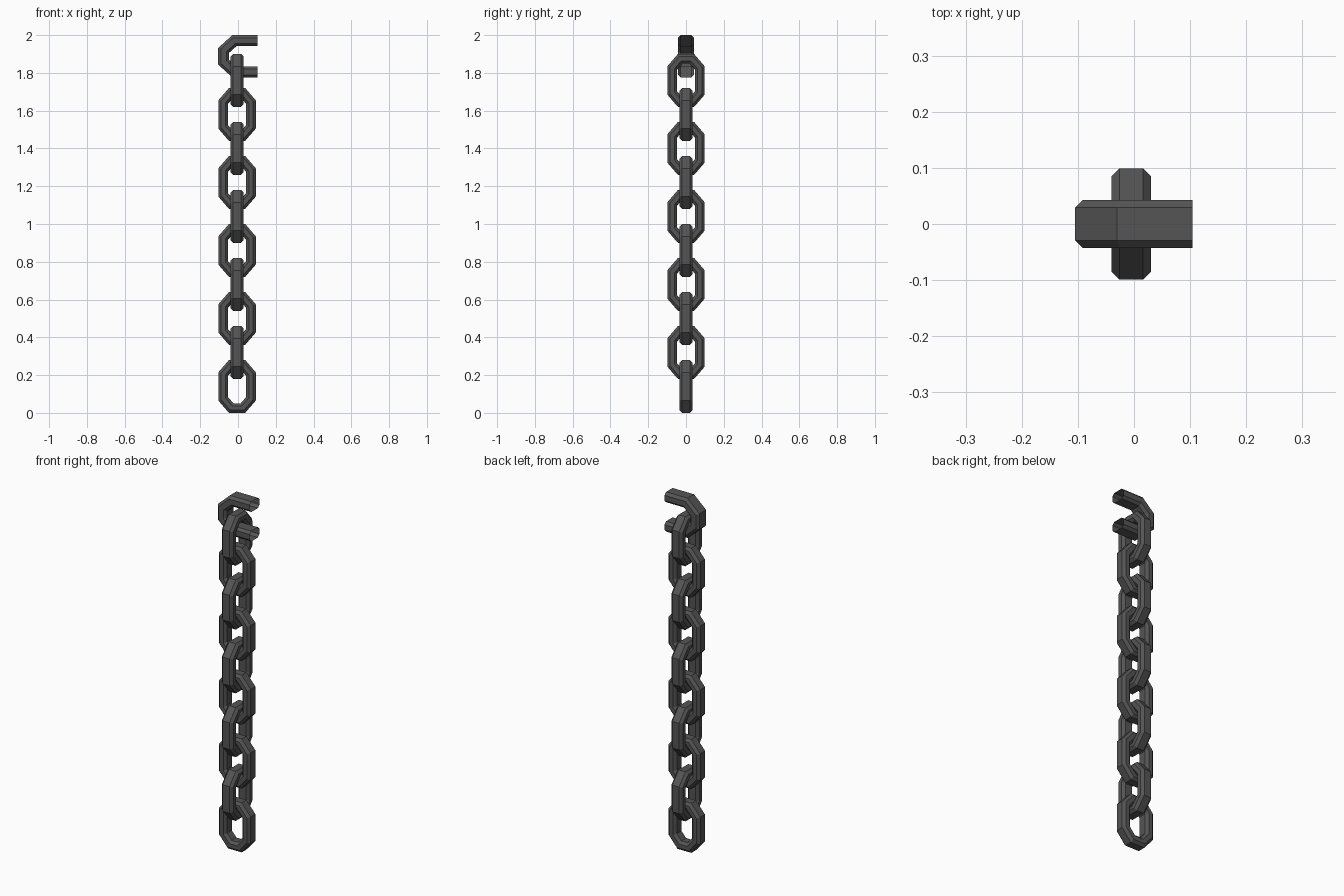
import bpy, bmesh
from mathutils import Vector

if "Cube" in bpy.data.objects:
    bpy.data.objects.remove(bpy.data.objects["Cube"])

iron = bpy.data.materials.new("dark iron")
iron.diffuse_color = (0.09, 0.09, 0.09, 1)
iron.use_nodes = True
iron.node_tree.nodes["Principled BSDF"].inputs["Base Color"].default_value = iron.diffuse_color


def sweep(name, outline, thick, half, cham, closed, across_y=False, cx=-0.005):
    """Sweep a chamfered bar along an outer outline (counter-clockwise, u/z plane), mitred inwards."""
    n = len(outline)
    pts = [Vector(p) for p in outline]
    # (inward depth, sideways offset) of the eight-sided bar
    section = [(0, -half + cham), (0, half - cham), (cham, half), (thick - cham, half),
               (thick, half - cham), (thick, -half + cham), (thick - cham, -half), (cham, -half)]
    bm = bmesh.new()
    rings = []
    for i, p in enumerate(pts):
        dirs = []
        if closed or i > 0:
            dirs.append((p - pts[i - 1]).normalized())
        if closed or i < n - 1:
            dirs.append((pts[(i + 1) % n] - p).normalized())
        normals = [Vector((-d.y, d.x)) for d in dirs]
        m = sum(normals, Vector((0, 0))).normalized()
        m /= m.dot(normals[0])
        ring = []
        for depth, side in section:
            q = p + m * depth
            co = (cx + side, q.x, q.y) if across_y else (cx + q.x, side, q.y)
            ring.append(bm.verts.new(co))
        rings.append(ring)
    for i in range(n if closed else n - 1):
        a, b = rings[i], rings[(i + 1) % n]
        for k in range(8):
            j = (k + 1) % 8
            bm.faces.new((a[k], a[j], b[j], b[k]))
    bmesh.ops.recalc_face_normals(bm, faces=bm.faces)
    me = bpy.data.meshes.new(name)
    bm.to_mesh(me)
    bm.free()
    me.materials.append(iron)
    ob = bpy.data.objects.new(name, me)
    bpy.context.collection.objects.link(ob)


# ten interlocking links, alternating direction
W, F, H, C = 0.099, 0.043, 0.28, 0.065
for i in range(10):
    z = 0.18 * i
    outline = [(-F, z), (F, z), (W, z + C), (W, z + H - C),
               (F, z + H), (-F, z + H), (-W, z + H - C), (-W, z + C)]
    sweep(f"link_{i + 1}", outline, 0.051, 0.035, 0.014, True, across_y=i % 2 == 1)

# open top hook, hollow ends facing +x
hook = [(0.104, 2.0), (-0.03, 2.0), (-0.105, 1.932),
        (-0.105, 1.844), (-0.03, 1.776), (0.104, 1.776)]
sweep("top_hook", hook, 0.058, 0.043, 0.014, False, cx=0)
